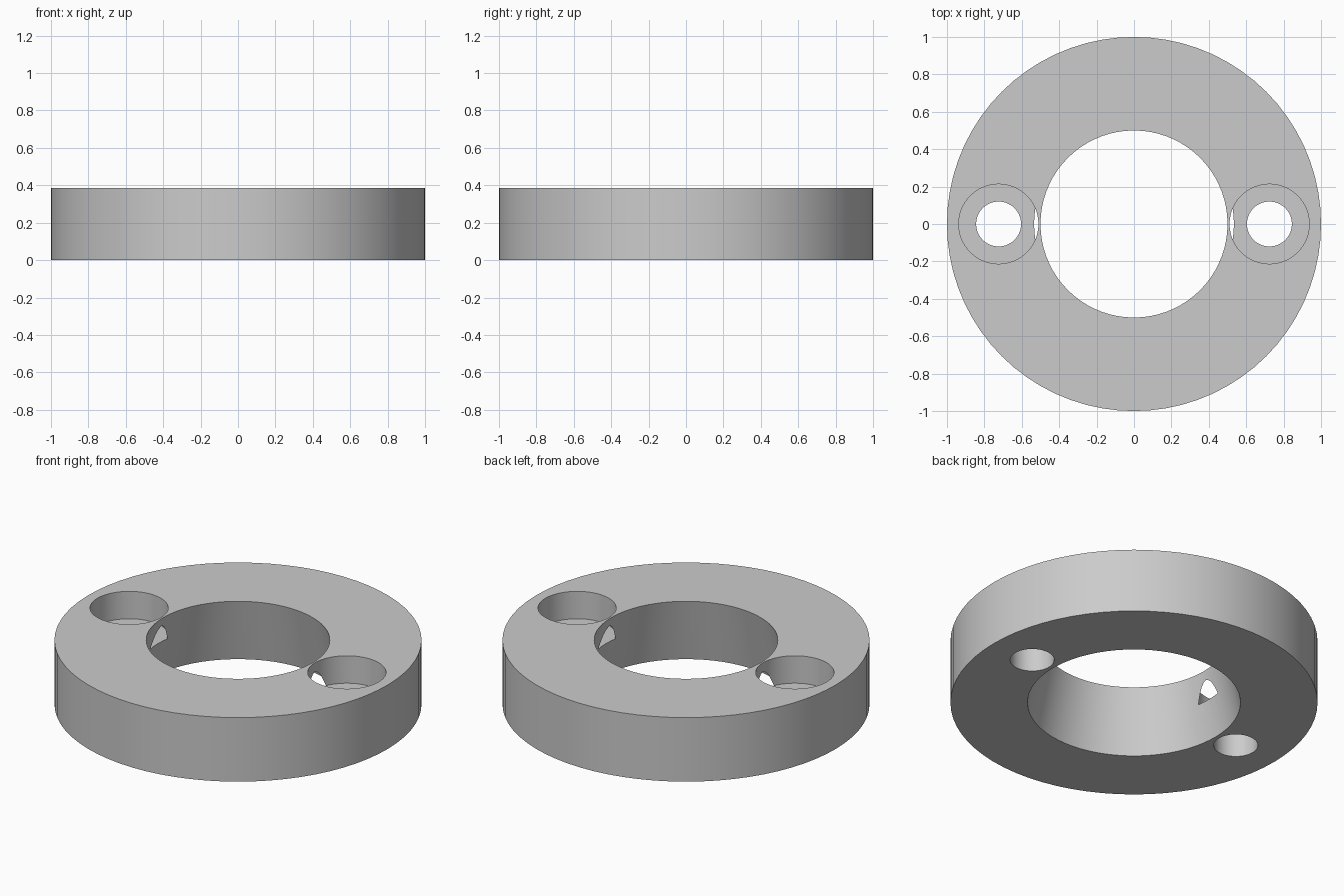
import bpy
import bmesh
import math

SIDES = 72
HEIGHT = 0.385
HOLE_X = 0.724

default = bpy.data.objects.get("Cube")
if default:
    bpy.data.objects.remove(default, do_unlink=True)

# Plain grey metal
grey = bpy.data.materials.new("grey_metal")
grey.use_nodes = True
colour = (0.6, 0.6, 0.6, 1)
grey.diffuse_color = colour
grey.node_tree.nodes["Principled BSDF"].inputs["Base Color"].default_value = colour


def lathe(name, profile, x=0.0):
    """Revolve a closed (radius, height) profile about the z axis."""
    bm = bmesh.new()
    verts = [bm.verts.new((r, 0, z)) for r, z in profile]
    edges = [bm.edges.new((a, b)) for a, b in zip(verts, verts[1:] + verts[:1])]
    bmesh.ops.spin(bm, geom=verts + edges, cent=(0, 0, 0), axis=(0, 0, 1),
                   angle=math.tau, steps=SIDES)
    bmesh.ops.remove_doubles(bm, verts=bm.verts, dist=0.0001)
    # drop any edges left along the axis
    bmesh.ops.delete(bm, geom=[e for e in bm.edges if not e.link_faces], context="EDGES")
    bmesh.ops.recalc_face_normals(bm, faces=bm.faces)
    mesh = bpy.data.meshes.new(name)
    bm.to_mesh(mesh)
    bm.free()
    mesh.materials.append(grey)
    obj = bpy.data.objects.new(name, mesh)
    obj.location.x = x
    bpy.context.collection.objects.link(obj)
    return obj


# Ring with a bore that widens towards the bottom
ring = lathe("flange_ring", [(1, 0), (1, HEIGHT), (0.5, HEIGHT), (0.58, 0)])
bpy.ops.object.select_all(action="DESELECT")
bpy.context.view_layer.objects.active = ring
ring.select_set(True)

# Counterbored bolt holes, whose wide part breaks into the tapered bore
bolt_profile = [(0, -0.1), (0.12, -0.1), (0.12, 0.22), (0.213, 0.22),
                (0.213, 0.5), (0, 0.5)]
for side, x in (("left", HOLE_X), ("right", -HOLE_X)):
    cutter = lathe(side + "_bolt_hole_cutter", bolt_profile, x)
    cutter.hide_render = True
    cut = ring.modifiers.new(side + "_bolt_hole", "BOOLEAN")
    cut.operation = "DIFFERENCE"
    cut.solver = "EXACT"
    cut.object = cutter
    bpy.ops.object.modifier_apply(modifier=cut.name)
    bpy.data.objects.remove(cutter, do_unlink=True)

# Round walls smooth, rims crisp
bpy.ops.object.shade_smooth_by_angle(angle=math.radians(30))
